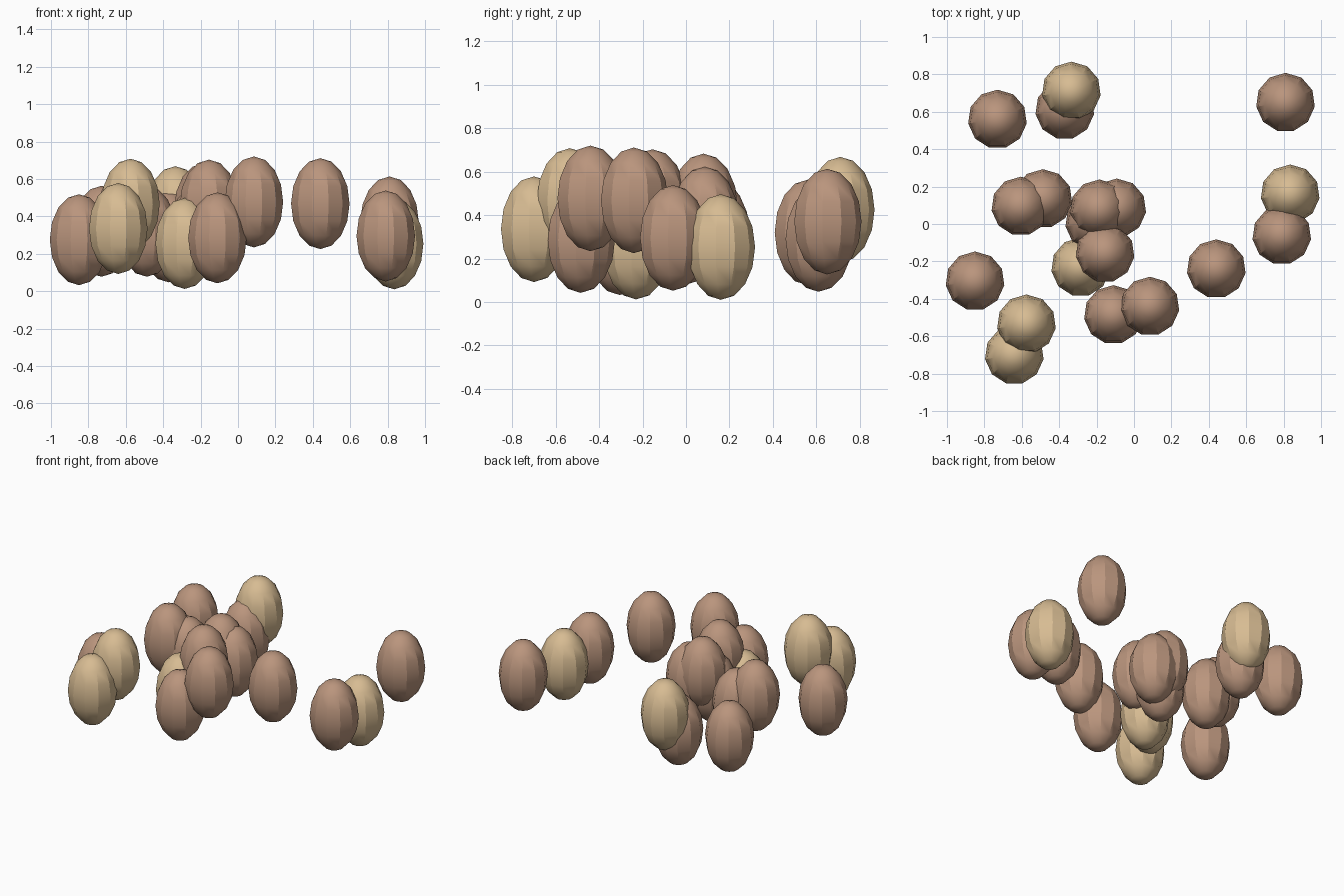
import bpy
import math

if "Cube" in bpy.data.objects:
    bpy.data.objects.remove(bpy.data.objects["Cube"])


def make_material(name, color):
    mat = bpy.data.materials.new(name)
    mat.diffuse_color = (*color, 1.0)
    mat.use_nodes = True
    mat.node_tree.nodes["Principled BSDF"].inputs["Base Color"].default_value = mat.diffuse_color
    return mat


brown = make_material("brown shell", (0.49, 0.30, 0.205))
tan = make_material("tan shell", (0.68, 0.50, 0.29))

# Egg proportions: eleven sides, eight rings, taller than wide
RADIUS, HALF_HEIGHT = 0.158, 0.243

# Centres of the scattered eggs
brown_eggs = [
    (-0.73, 0.56, 0.32), (-0.37, 0.61, 0.29), (0.81, 0.65, 0.37),
    (0.79, -0.06, 0.295), (0.44, -0.24, 0.468), (-0.605, 0.095, 0.395),
    (-0.487, 0.135, 0.32), (-0.185, 0.08, 0.44), (-0.092, 0.085, 0.38),
    (-0.21, 0.01, 0.326), (-0.155, -0.155, 0.46), (-0.85, -0.305, 0.275),
    (-0.11, -0.485, 0.285), (0.085, -0.44, 0.477),
]
tan_eggs = [
    (-0.335, 0.71, 0.425), (0.835, 0.16, 0.253), (-0.285, -0.23, 0.255),
    (-0.575, -0.535, 0.465), (-0.64, -0.70, 0.335),
]


def add_egg(name, center, mat):
    bpy.ops.mesh.primitive_uv_sphere_add(segments=11, ring_count=8, radius=1, location=center)
    egg = bpy.context.object
    egg.name = name
    egg.scale = (RADIUS, RADIUS, HALF_HEIGHT)
    bpy.ops.object.transform_apply(location=False, rotation=False, scale=True)
    egg.data.materials.append(mat)
    bpy.ops.object.shade_smooth_by_angle(angle=math.radians(30))


for i, c in enumerate(brown_eggs):
    add_egg(f"brown_egg_{i + 1}", c, brown)
for i, c in enumerate(tan_eggs):
    add_egg(f"tan_egg_{i + 1}", c, tan)
